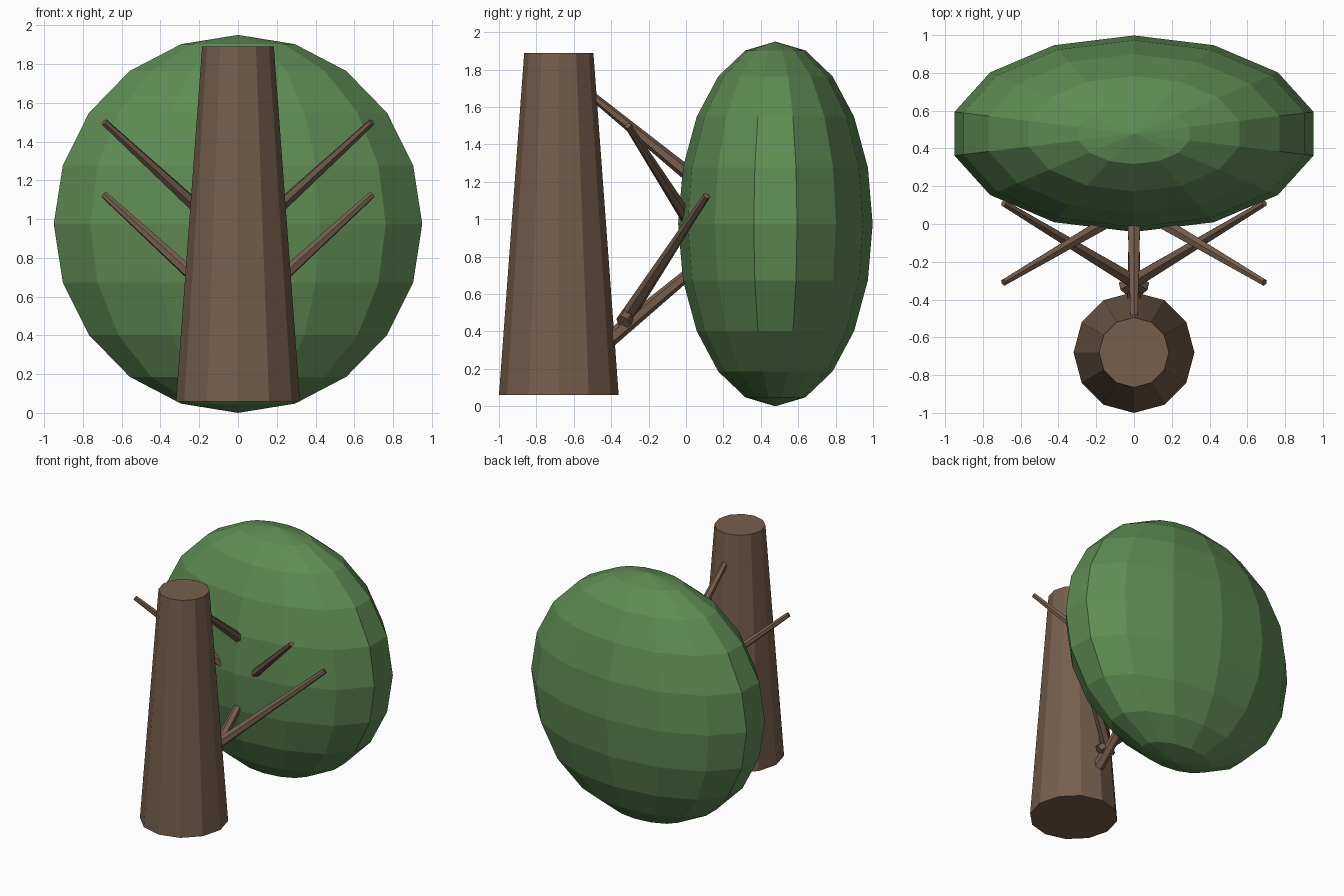
import bpy
import bmesh
import math
from mathutils import Vector, Matrix

if "Cube" in bpy.data.objects:
    bpy.data.objects.remove(bpy.data.objects["Cube"], do_unlink=True)


def material(name, color):
    mat = bpy.data.materials.new(name)
    mat.use_nodes = True
    mat.diffuse_color = (*color, 1)
    mat.node_tree.nodes["Principled BSDF"].inputs["Base Color"].default_value = (*color, 1)
    return mat


bark = material("brown bark", (0.18, 0.113, 0.072))
leaf = material("leaf green", (0.112, 0.262, 0.087))


def add_object(name, bm, mat):
    bmesh.ops.recalc_face_normals(bm, faces=bm.faces)
    mesh = bpy.data.meshes.new(name)
    bm.to_mesh(mesh)
    bm.free()
    mesh.materials.append(mat)
    obj = bpy.data.objects.new(name, mesh)
    bpy.context.collection.objects.link(obj)
    return obj


def taper(name, start, end, r_start, r_end, sides):
    """Closed tapered cylinder between two points."""
    start, end = Vector(start), Vector(end)
    axis = end - start
    turn = axis.to_track_quat('Z', 'Y').to_matrix().to_4x4()
    bm = bmesh.new()
    bmesh.ops.create_cone(bm, cap_ends=True, segments=sides, radius1=r_start,
                          radius2=r_end, depth=axis.length,
                          matrix=Matrix.Translation((start + end) / 2) @ turn)
    return add_object(name, bm, bark)


# Trunk
taper("trunk", (0, -0.68, 0.06), (0, -0.68, 1.89), 0.32, 0.185, 12)

# Foliage: a flattened faceted ball with a corner facing front and back
bm = bmesh.new()
bmesh.ops.create_uvsphere(bm, u_segments=14, v_segments=10, radius=1)
rim = max(bm.verts, key=lambda v: v.co.xy.length)
spin = math.pi / 2 - math.atan2(rim.co.y, rim.co.x)
bm.transform(Matrix.Translation((0, 0.478, 0.975))
             @ Matrix.Diagonal((0.975, 0.52, 0.975, 1))
             @ Matrix.Rotation(spin, 4, 'Z'))
add_object("foliage", bm, leaf)

# Side branches, mirrored left and right
for side, label in ((1, "left"), (-1, "right")):
    taper("lower_branch_" + label, (-0.05 * side, -0.335, 0.45),
          (0.69 * side, 0.11, 1.125), 0.042, 0.019, 6)
    taper("upper_branch_" + label, (-0.05 * side, 0.125, 0.82),
          (0.69 * side, -0.31, 1.5), 0.042, 0.019, 6)

# Middle branches between trunk and foliage
taper("lower_branch_middle", (0, -0.43, 0.34), (0, 0.4, 1.03), 0.043, 0.019, 6)
taper("upper_branch_middle", (0, 0.15, 1.13), (0, -0.6, 1.74), 0.042, 0.019, 6)
